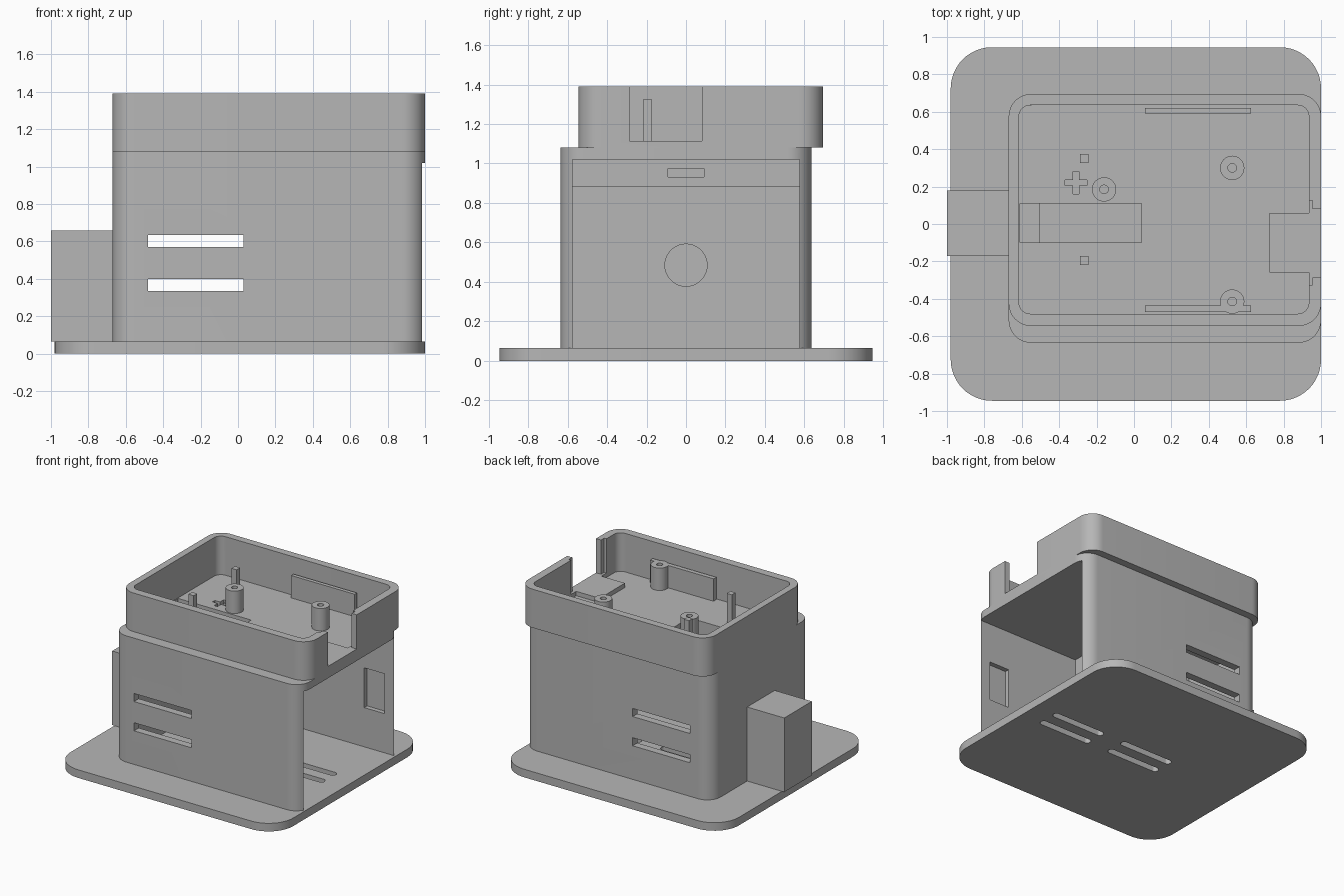
import bpy
import bmesh
import math

if "Cube" in bpy.data.objects:
    bpy.data.objects.remove(bpy.data.objects["Cube"], do_unlink=True)

grey = bpy.data.materials.new("plain grey")
grey.use_nodes = True
grey.diffuse_color = (0.47, 0.47, 0.47, 1)
grey.node_tree.nodes["Principled BSDF"].inputs["Base Color"].default_value = (0.47, 0.47, 0.47, 1)


def prism(name, outline, z0, z1):
    """Upright solid with the given outline."""
    bm = bmesh.new()
    face = bm.faces.new([bm.verts.new((x, y, z0)) for x, y in outline])
    top = bmesh.ops.extrude_face_region(bm, geom=[face])["geom"]
    moved = [v for v in top if isinstance(v, bmesh.types.BMVert)]
    bmesh.ops.translate(bm, verts=moved, vec=(0, 0, z1 - z0))
    bmesh.ops.recalc_face_normals(bm, faces=bm.faces)
    mesh = bpy.data.meshes.new(name)
    bm.to_mesh(mesh)
    bm.free()
    mesh.materials.append(grey)
    obj = bpy.data.objects.new(name, mesh)
    bpy.context.collection.objects.link(obj)
    return obj


def box(name, x, y, z, r=0, steps=12):
    """Box from ranges, with vertical edges rounded by r."""
    (x0, x1), (y0, y1) = x, y
    corners = [(x1, y1, -1, -1), (x0, y1, 1, -1), (x0, y0, 1, 1), (x1, y0, -1, 1)]
    points = []
    for i, (cx, cy, sx, sy) in enumerate(corners):
        for k in range(steps + 1 if r else 1):
            a = math.pi / 2 * (i + k / steps)
            points.append((cx + r * (sx + math.cos(a)), cy + r * (sy + math.sin(a))))
    return prism(name, points, *z)


def disc(name, x, y, r, z):
    ring = [math.tau * i / 32 for i in range(32)]
    return prism(name, [(x + r * math.cos(a), y + r * math.sin(a)) for a in ring], *z)


def carve(obj, cutters):
    """Subtract each cutter, then discard it."""
    for cutter in cutters:
        cutter.hide_render = True
        mod = obj.modifiers.new("cut", "BOOLEAN")
        mod.operation = "DIFFERENCE"
        mod.solver = "EXACT"
        mod.object = cutter
        bpy.context.view_layer.objects.active = obj
        bpy.ops.object.modifier_apply(modifier=mod.name)
        bpy.data.objects.remove(cutter, do_unlink=True)


def smooth(obj):
    bpy.ops.object.select_all(action="DESELECT")
    obj.select_set(True)
    bpy.context.view_layer.objects.active = obj
    bpy.ops.object.shade_smooth_by_angle(angle=math.radians(30))


# Base plate with four vent slots
plate = box("base_plate", (-0.98, 1), (-0.945, 0.945), (0, 0.065), 0.22)
carve(plate, [box("vent", (x - 0.235, x + 0.235), (y - 0.028, y + 0.028), (-0.1, 0.2), 0.027)
              for x in (-0.06, 0.59) for y in (-0.08, 0.065)])

# Main housing, open on one end, with a thicker ceiling at the other
body = box("housing", (-0.67, 1), (-0.635, 0.635), (0.065, 1.08), 0.12)
cuts = [
    box("room", (0.08, 1.2), (-0.575, 0.575), (-0.1, 1.02)),
    box("low_room", (-0.61, 0.1), (-0.575, 0.575), (-0.1, 0.88)),
    box("tray", (-0.51, 0.04), (-0.10, 0.11), (0.93, 1.2)),
    box("wire_drop", (-0.61, -0.505), (-0.10, 0.11), (0.8, 1.2)),
    box("wire_slot", (0, 0.2), (-0.09, 0.09), (0.932, 0.975)),
    box("plus_a", (-0.37, -0.25), (0.205, 0.235), (1.05, 1.2)),
    box("plus_b", (-0.325, -0.295), (0.16, 0.28), (1.05, 1.2)),
]
# Side vents and shallow inner wall pockets
for z in (0.335, 0.57):
    cuts.append(box("side_vent", (-0.48, 0.03), (-1, 1), (z, z + 0.065)))
cuts.append(box("pockets", (0.72, 0.9), (-0.612, 0.612), (0.38, 0.7)))


def bore():
    """Round socket running along x."""
    obj = disc("bore", 0, 0, 0.107, (-0.9, -0.55))
    for v in obj.data.vertices:
        x, y, z = v.co
        v.co = (z, y, 0.485 - x)
    return obj


carve(body, cuts + [bore()])

# Block on the outside of the closed end
side_block = box("side_block", (-1, -0.67), (-0.17, 0.18), (0.065, 0.66))
carve(side_block, [bore()])

# Upper tray wall with a notch and guide grooves
rim = box("tray_wall", (-0.67, 1), (-0.545, 0.695), (1.08, 1.39), 0.12)
carve(rim, [
    box("inside", (-0.615, 0.935), (-0.48, 0.635), (1, 1.5), 0.06),
    box("notch", (0.8, 1.2), (-0.285, 0.08), (1.115, 1.5)),
    box("groove", (0.9, 0.955), (-0.325, 0.125), (1.115, 1.5)),
])
box("notch_pad", (0.725, 0.94), (-0.26, 0.06), (1.08, 1.115))

# Screw posts
posts = []
for x, y in ((-0.16, 0.185), (0.525, 0.30), (0.525, -0.415)):
    post = disc("screw_post", x, y, 0.065, (1.08, 1.26))
    carve(post, [disc("screw_hole", x, y, 0.023, (1.12, 1.4))])
    posts.append(post)

# Locating pins and board rails
for y in (0.35, -0.195):
    box("pin", (-0.288, -0.242), (y - 0.023, y + 0.023), (1.08, 1.325))
box("back_rail", (0.06, 0.625), (0.59, 0.62), (1.08, 1.26))
box("front_rail", (0.06, 0.625), (-0.47, -0.435), (1.08, 1.26))

for part in [plate, body, side_block, rim] + posts:
    smooth(part)
